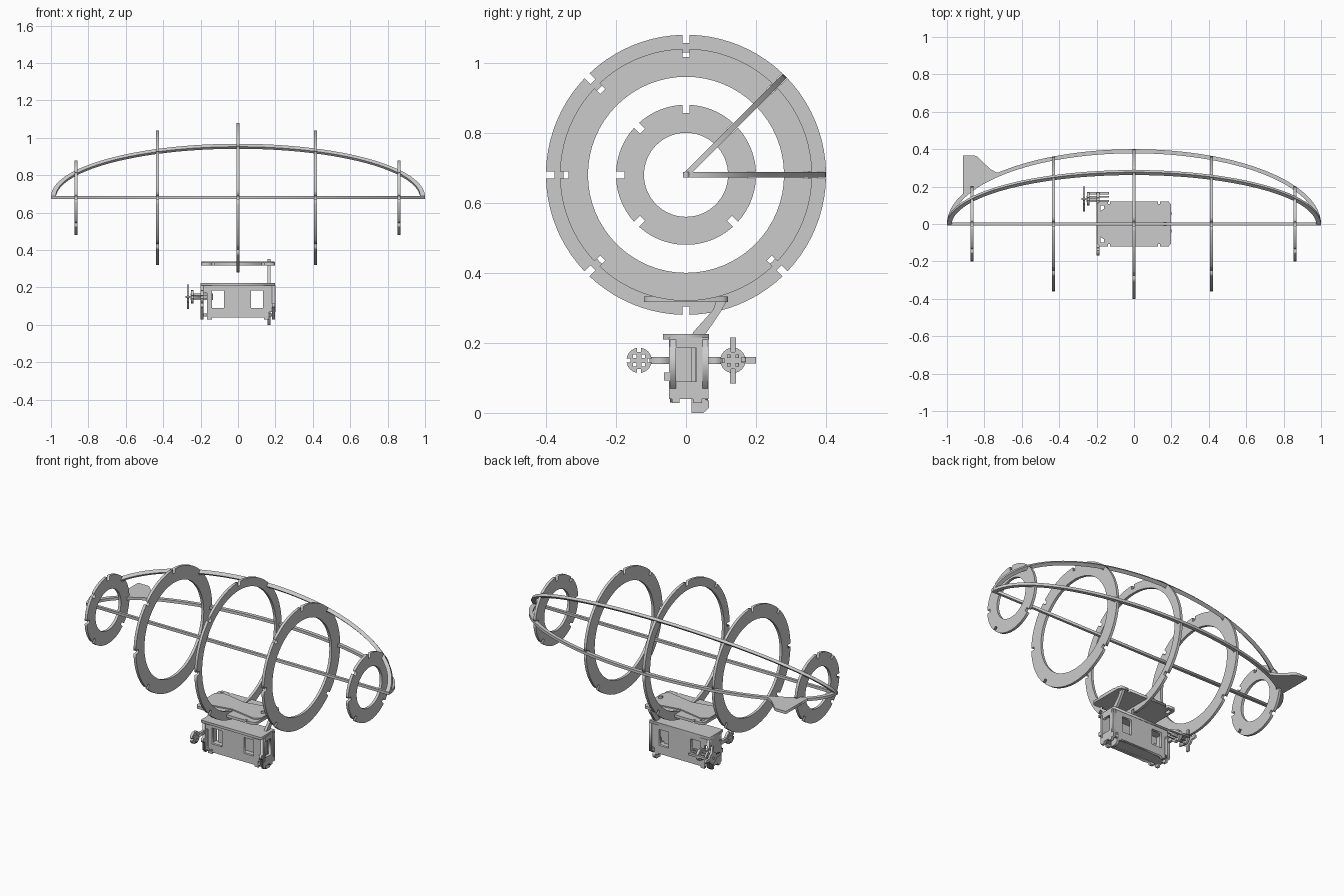
import bpy, math
from mathutils import Matrix, Vector

if "Cube" in bpy.data.objects:
    bpy.data.objects.remove(bpy.data.objects["Cube"])

grey = bpy.data.materials.new("light grey card")
grey.diffuse_color = (0.6, 0.6, 0.6, 1)
grey.use_nodes = True
grey.node_tree.nodes["Principled BSDF"].inputs["Base Color"].default_value = grey.diffuse_color
T = 0.016          # sheet thickness
AXIS = 0.68        # height of the hull axis


def frame(u, v, origin=(0, 0, 0)):
    u, v = Vector(u).normalized(), Vector(v).normalized()
    m = Matrix((u, v, u.cross(v))).transposed().to_4x4()
    m.translation = origin
    return m


def yz(x, y=0, z=0):
    return frame((0, 1, 0), (0, 0, 1), (x, y, z))


def xz(y):
    return frame((1, 0, 0), (0, 0, 1), (0, y, 0))


def xy(z):
    return Matrix.Translation((0, 0, z))


def sheet(name, outlines, matrix, thick=T):
    """Flat cut sheet: first outline is the edge, the others are holes."""
    cu = bpy.data.curves.new(name, 'CURVE')
    cu.dimensions, cu.fill_mode, cu.extrude = '2D', 'BOTH', thick / 2
    for pts in outlines:
        s = cu.splines.new('POLY')
        s.points.add(len(pts) - 1)
        for p, c in zip(s.points, pts):
            p.co = (c[0], c[1], 0, 1)
        s.use_cyclic_u = True
    tmp = bpy.data.objects.new(name, cu)
    bpy.context.collection.objects.link(tmp)
    dg = bpy.context.evaluated_depsgraph_get()
    me = bpy.data.meshes.new_from_object(tmp.evaluated_get(dg))
    bpy.data.objects.remove(tmp)
    me.transform(matrix)
    me.materials.clear()
    me.materials.append(grey)
    ob = bpy.data.objects.new(name, me)
    bpy.context.collection.objects.link(ob)
    return ob


def rect(a, b, c, d):
    return [(a, c), (b, c), (b, d), (a, d)]


def box(name, x0, x1, y0, y1, z0, z1):
    return sheet(name, [rect(x0, x1, y0, y1)], xy((z0 + z1) / 2), z1 - z0)


def circle(r, n=64):
    return [(r * math.cos(2 * math.pi * i / n), r * math.sin(2 * math.pi * i / n)) for i in range(n)]


def notched(r, depth, half, slots, skip=(), n=10):
    """Circle with rectangular notches (negative depth gives blades)."""
    pts, step, e = [], 2 * math.pi / slots, math.asin(half / r)
    for k in range(slots):
        a = k * step
        d, p = Vector((math.cos(a), math.sin(a))), Vector((-math.sin(a), math.cos(a)))
        if k not in skip:
            pts += [d * (r - depth) - p * half, d * (r - depth) + p * half]
        pts += [(r * math.cos(t), r * math.sin(t)) for t in
                (a + e + (step - 2 * e) * i / n for i in range(n + 1))]
    return pts


# Hull rings
for name, x, ro, ri, skip in (("middle_ring", 0, 0.40, 0.35, ()),
                              ("rear_ring", -0.43, 0.36, 0.28, (6,)),
                              ("front_ring", 0.415, 0.36, 0.28, (6,)),
                              ("tail_ring", -0.865, 0.20, 0.12, (6,)),
                              ("nose_ring", 0.86, 0.20, 0.12, (6,))):
    sheet(name, [notched(ro, 0.024, 0.01, 8, skip), circle(ri)], yz(x, 0, AXIS))

# Curved ribs and straight axis rod
N = 64
arc = [math.pi * i / N for i in range(N + 1)]
rib = [(math.cos(t), 0.4 * math.sin(t)) for t in arc]
rib += [(0.975 * math.cos(t), 0.378 * math.sin(t)) for t in reversed(arc)]
sheet("side_rib", [rib], xy(AXIS))
sheet("upper_rib", [rib], frame((1, 0, 0), (0, 1, 1), (0, 0, AXIS)))
box("axis_rod", -1, 1, -T / 2, T / 2, AXIS - T / 2, AXIS + T / 2)

# Tail fin on the side rib
sheet("tail_fin", [[(-0.915, 0.155), (-0.76, 0.25), (-0.68, 0.285), (-0.71, 0.273),
                    (-0.735, 0.275), (-0.77, 0.295), (-0.84, 0.362), (-0.85, 0.365),
                    (-0.915, 0.365)]], xy(AXIS))

# Platform under the hull: notched lower plate and bow-tie upper plate
def mirror4(q):
    q2 = q + [(-x, y) for x, y in reversed(q)]
    return q2 + [(-x, -y) for x, y in q2]

edge = mirror4([(0.198, 0.0), (0.198, 0.105), (0.185, 0.12), (0.14, 0.12),
                (0.14, 0.108), (0.127, 0.108), (0.127, 0.12)])
holes = [rect(-0.18, -0.16, y - 0.017, y + 0.017) for y in (-0.083, 0.083)]
sheet("platform", [edge] + holes, xy(0.325))
bow = [(-0.155, -0.085), (0, -0.055), (0.165, -0.085), (0.195, -0.06), (0.195, 0.06),
       (0.165, 0.085), (0, 0.055), (-0.155, 0.085), (-0.195, 0.06), (-0.195, -0.06)]
sheet("platform_stiffener", [bow], xy(0.336), 0.008)

# Gondola box
windows = [rect(-0.14, -0.075, 0.09, 0.185), rect(0.07, 0.135, 0.09, 0.185)]
wall = [(-0.2, 0.21), (-0.2, 0.17), (-0.165, 0.17), (-0.165, 0.03), (-0.14, 0.03), (-0.14, 0.04),
        (0.14, 0.04), (0.14, 0.03), (0.165, 0.03), (0.165, 0.07), (0.2, 0.07), (0.2, 0.21)]
for name, y in (("gondola_front_wall", -0.037), ("gondola_back_wall", 0.055)):
    sheet(name, [wall] + windows, xz(y))
box("gondola_roof", -0.2, 0.197, -0.065, 0.065, 0.21, 0.225)
box("gondola_floor", -0.19, 0.19, -0.045, 0.06, 0.045, 0.06)
end = [(-0.048, 0.215), (-0.048, 0.115), (-0.063, 0.115), (-0.063, 0.092), (-0.048, 0.092),
       (-0.048, 0.04), (-0.04, 0.04), (-0.04, 0.028), (-0.018, 0.028), (-0.018, 0.04),
       (0.02, 0.04), (0.02, 0.028), (0.045, 0.028), (0.045, 0.04), (0.064, 0.04), (0.064, 0.215)]
sheet("gondola_right_end", [end, rect(-0.03, 0.03, 0.09, 0.185)], yz(0.19))
sheet("gondola_left_end", [end], yz(-0.192))

# Steering strut from below the box up to the platform
sheet("strut", [[(0.015, 0), (0.05, 0), (0.065, 0.014), (0.065, 0.035), (0.028, 0.05),
                 (0.028, 0.21), (0.058, 0.228), (0.1, 0.29), (0.115, 0.318), (0.085, 0.318),
                 (0.078, 0.295), (0.02, 0.23), (0.015, 0.21)]], yz(0.167))
box("strut_tab", 0.159, 0.175, -0.01, 0.01, 0.318, 0.352)

# Motor mounts on arms at both sides of the left end
pins = [rect(u - 0.005, u + 0.005, v - 0.005, v + 0.005) for u in (-0.012, 0.012) for v in (-0.012, 0.012)]
for side, y in (("front", -0.134), ("back", 0.134)):
    s = math.copysign(1, y)
    sheet(side + "_motor_mount", [notched(0.036, 0.012, 0.006, 4)] + pins, yz(-0.192, y, 0.15))
    a, b = sorted((0.06 * s, 0.104 * s)) if s > 0 else (-0.104, -0.045)
    box(side + "_motor_arm", -0.2, -0.184, a, b, 0.14, 0.16)

# Motor, hub disc and propeller on the back mount
for i, (u, v) in enumerate(((-0.012, -0.012), (-0.012, 0.012), (0.012, -0.012), (0.012, 0.012))):
    box(f"motor_pin_{i}", -0.255, -0.135, 0.134 + u - 0.005, 0.134 + u + 0.005,
        0.15 + v - 0.005, 0.15 + v + 0.005)
box("motor_top_rail", -0.25, -0.135, 0.157, 0.172, 0.145, 0.158)
box("propeller_shaft", -0.28, -0.19, 0.129, 0.139, 0.145, 0.155)
sheet("hub_disc", [notched(0.036, 0.012, 0.006, 4)], yz(-0.245, 0.134, 0.15), 0.012)
sheet("propeller", [notched(0.034, -0.032, 0.009, 4)], yz(-0.268, 0.134, 0.15), 0.012)
